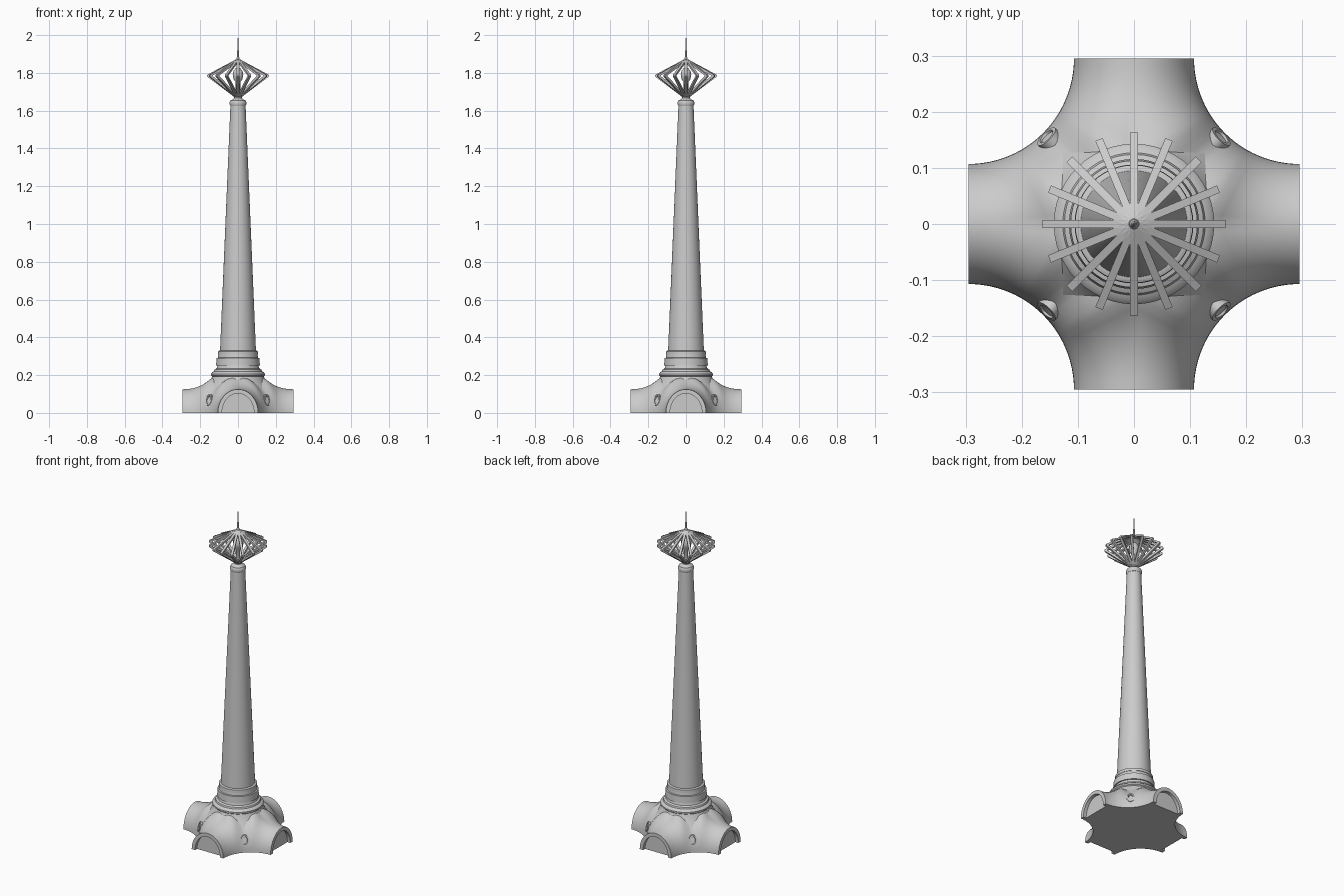
import bpy, bmesh
from math import sin, cos, tan, pi, radians
from mathutils import Matrix, Vector

cube = bpy.data.objects.get("Cube")
if cube:
    bpy.data.objects.remove(cube)

stone = bpy.data.materials.new("pale grey stone")
stone.use_nodes = True
stone.diffuse_color = (0.6, 0.6, 0.6, 1)
stone.node_tree.nodes["Principled BSDF"].inputs["Base Color"].default_value = (0.6, 0.6, 0.6, 1)

E = 0.295       # reach of each arm
HALF = 0.107    # half width of an arm
ARM_H = 0.125   # height of an arm's end
DEPTH = 0.02    # niche recess
NICHE = 0.085   # half width of a niche
NICHE_H = 0.103


def finish(name, bm, angle=35):
    bmesh.ops.remove_doubles(bm, verts=bm.verts, dist=0.00005)
    bmesh.ops.recalc_face_normals(bm, faces=bm.faces)
    mesh = bpy.data.meshes.new(name)
    bm.to_mesh(mesh)
    bm.free()
    mesh.materials.append(stone)
    ob = bpy.data.objects.new(name, mesh)
    bpy.context.collection.objects.link(ob)
    bpy.ops.object.select_all(action='DESELECT')
    ob.select_set(True)
    bpy.context.view_layer.objects.active = ob
    bpy.ops.object.shade_smooth_by_angle(angle=radians(angle))
    return ob


def lathe(name, profile, steps=48):
    bm = bmesh.new()
    vs = [bm.verts.new((r, 0, z)) for r, z in profile]
    es = [bm.edges.new(p) for p in zip(vs, vs[1:])]
    bmesh.ops.spin(bm, geom=vs + es, axis=(0, 0, 1), cent=(0, 0, 0),
                   angle=2 * pi, steps=steps)
    return finish(name, bm)


def turned(p, k, n=4):
    return Matrix.Rotation(2 * pi * k / n, 3, 'Z') @ Vector(p)


def ridge_height(d):
    return ARM_H + 0.07 * min(1, (E - d) / 0.18) ** 2.2


# Vaulted base: arch sections swept around each corner between two arms
def shell_point(t, a):
    near = min(t, pi / 2 - t)
    inner = E - HALF
    reach = E / cos(near)
    r = inner + (reach - inner) * (1 - cos(a))
    return (E - r * sin(t), E - r * cos(t), ridge_height(E - E * tan(near)) * sin(a))


N, M = 24, 14
bm = bmesh.new()
for k in range(4):
    grid = [[bm.verts.new(turned(shell_point(pi / 2 * i / N, pi / 2 * j / M), k))
             for j in range(M + 1)] for i in range(N + 1)]
    for i in range(N):
        for j in range(M):
            bm.faces.new((grid[i][j], grid[i + 1][j], grid[i + 1][j + 1], grid[i][j + 1]))
# Flat underside, notched at each niche
floor = []
for k in range(4):
    floor += [turned(shell_point(pi / 2 * i / N, 0), k) for i in range(N + 1)]
    floor += [turned(p, k) for p in ((NICHE, E, 0), (NICHE, E - DEPTH, 0),
                                     (-NICHE, E - DEPTH, 0), (-NICHE, E, 0))]
bm.faces.new([bm.verts.new(p) for p in floor])
finish("vaulted_base", bm)

# Arched rims and recessed end panels
bm = bmesh.new()


def arch(k, x, w, h):
    return [bm.verts.new(turned((x, w * cos(pi * i / 28), h * sin(pi * i / 28)), k))
            for i in range(29)]


for k in range(4):
    loops = [arch(k, E, HALF, ARM_H), arch(k, E, NICHE, NICHE_H),
             arch(k, E - DEPTH, NICHE, NICHE_H)]
    for a, b in zip(loops, loops[1:]):
        for i in range(28):
            bm.faces.new((a[i], a[i + 1], b[i + 1], b[i]))
    bm.faces.new(loops[2])
finish("arched_niches", bm)

# Oval portholes on the four corners
bm = bmesh.new()
for k in range(4):
    place = (Matrix.Rotation(pi / 4 + k * pi / 2, 4, 'Z')
             @ Matrix.Translation((0.212, 0, 0.068)) @ Matrix.Rotation(-0.25, 4, 'Y'))
    rings = []
    for x, w, h in ((-0.015, 0.022, 0.031), (0.009, 0.022, 0.031),
                    (0.009, 0.015, 0.023), (0.001, 0.013, 0.021)):
        rings.append([bm.verts.new(place @ Vector((x, w * cos(q), h * sin(q))))
                      for q in (2 * pi * i / 24 for i in range(24))])
    for a, b in zip(rings, rings[1:]):
        for i in range(24):
            bm.faces.new((a[i - 1], a[i], b[i], b[i - 1]))
    bm.faces.new(rings[-1])
finish("portholes", bm)

# Flare, stepped collar and banded foot of the column
lathe("base_flare", [(0.18, 0.12), (0.16, 0.15), (0.145, 0.172), (0.136, 0.195), (0.1, 0.195)])
lathe("collar", [(0.1, 0.19), (0.136, 0.192), (0.143, 0.198), (0.143, 0.207), (0.137, 0.215),
                 (0.127, 0.22), (0.124, 0.229), (0.113, 0.235), (0.109, 0.25), (0.09, 0.25)])
lathe("foot_bands", [(0.09, 0.25), (0.116, 0.25), (0.113, 0.29), (0.106, 0.292), (0.104, 0.308),
                     (0.106, 0.309), (0.105, 0.326), (0.098, 0.33), (0.09, 0.33)])

# Tapered column and its capital
lathe("column", [(0.1, 0.23), (0.095, 0.33), (0.04, 1.63)])
lathe("capital", [(0.035, 1.622), (0.041, 1.626), (0.044, 1.634), (0.044, 1.645), (0.039, 1.655),
                  (0.025, 1.661), (0.02, 1.668), (0.022, 1.676), (0.014, 1.682), (0, 1.682)], 32)

# Diamond lantern of sixteen flat ribs
outer = [(0.004, 1.875), (0.163, 1.79), (0.163, 1.78), (0.012, 1.667)]
inner = [(0.004, 1.861), (0.147, 1.787), (0.147, 1.783), (0.012, 1.684)]
bm = bmesh.new()
for k in range(16):
    sides = [[[bm.verts.new(turned((r, y, z), k, 16)) for r, z in line]
              for line in (outer, inner)] for y in (-0.007, 0.007)]
    (o0, i0), (o1, i1) = sides
    for j in range(3):
        bm.faces.new((o0[j], o0[j + 1], i0[j + 1], i0[j]))
        bm.faces.new((o1[j], i1[j], i1[j + 1], o1[j + 1]))
        bm.faces.new((o0[j], o1[j], o1[j + 1], o0[j + 1]))
        bm.faces.new((i0[j], i0[j + 1], i1[j + 1], i1[j]))
finish("lantern_ribs", bm, 20)

# Lamp inside the lantern and the spire above it
lathe("lamp", [(0, 1.67), (0.012, 1.67), (0.012, 1.75), (0.024, 1.768), (0.028, 1.79),
               (0.024, 1.81), (0.012, 1.826), (0, 1.83)], 20)
lathe("spire", [(0, 1.85), (0.01, 1.86), (0.008, 1.878), (0.005, 1.885), (0.005, 1.915),
                (0.003, 1.92), (0.0025, 1.97), (0, 2.0)], 12)
